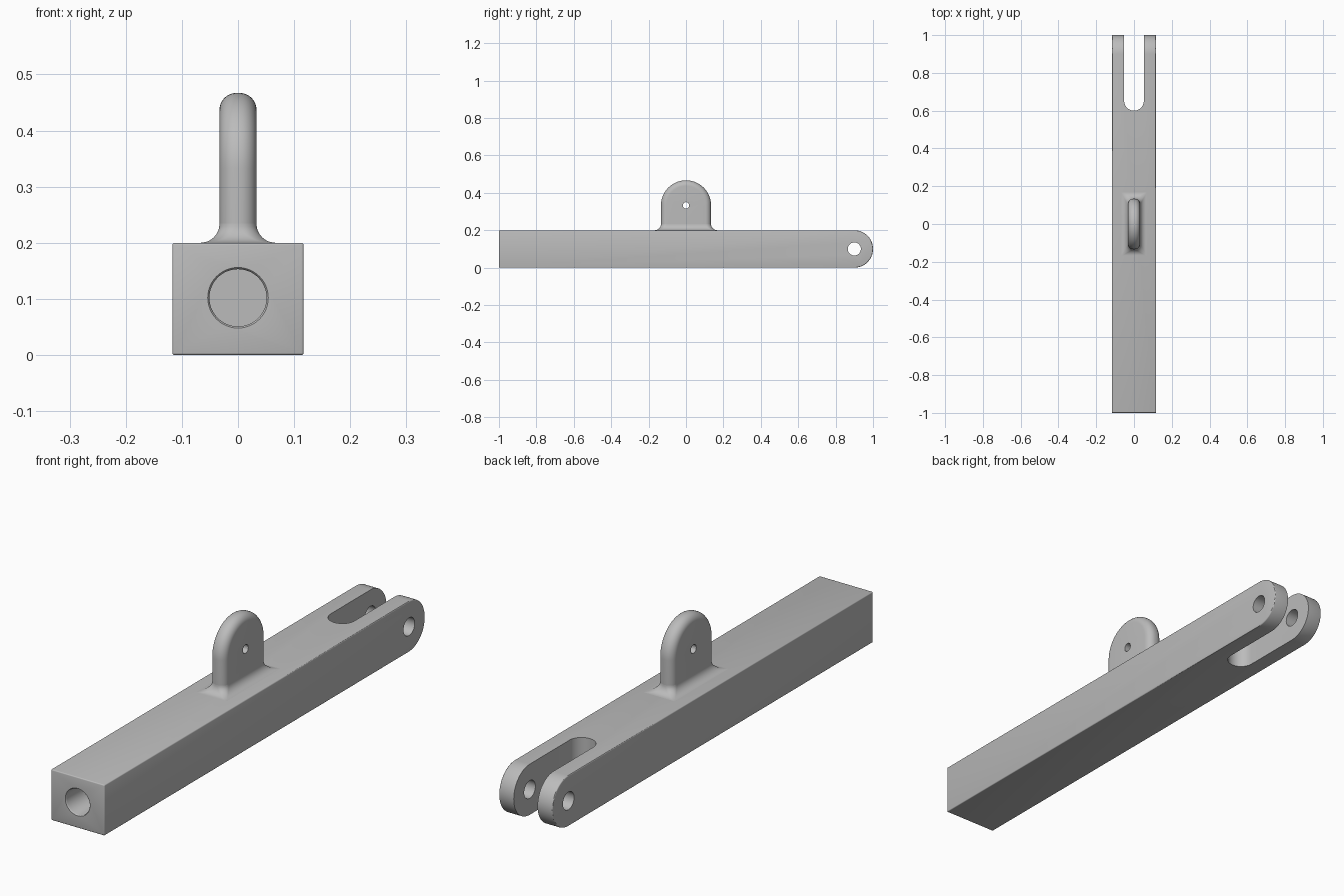
import bpy
import bmesh
from math import sin, cos, pi

if "Cube" in bpy.data.objects:
    bpy.data.objects.remove(bpy.data.objects["Cube"])

STEEL = (0.5, 0.5, 0.5, 1)
steel = bpy.data.materials.new("grey_steel")
steel.use_nodes = True
steel.diffuse_color = STEEL
steel.node_tree.nodes["Principled BSDF"].inputs["Base Color"].default_value = STEEL


def arc(cx, cy, r, start, end, steps=24):
    """Points of an arc from start to end angle."""
    angles = [start + (end - start) * i / steps for i in range(steps + 1)]
    return [(cx + r * cos(a), cy + r * sin(a)) for a in angles]


def loft(name, rings):
    """Closed solid skinned through rings of equal point count."""
    bm = bmesh.new()
    loops = [[bm.verts.new(p) for p in ring] for ring in rings]
    n = len(loops[0])
    for low, high in zip(loops, loops[1:]):
        for i in range(n):
            j = (i + 1) % n
            bm.faces.new((low[i], low[j], high[j], high[i]))
    bm.faces.new(loops[0][::-1])
    bm.faces.new(loops[-1])
    bmesh.ops.recalc_face_normals(bm, faces=bm.faces)
    mesh = bpy.data.meshes.new(name)
    bm.to_mesh(mesh)
    bm.free()
    mesh.materials.append(steel)
    obj = bpy.data.objects.new(name, mesh)
    bpy.context.collection.objects.link(obj)
    return obj


def extrude_x(name, outline, half):
    return loft(name, [[(x, y, z) for y, z in outline] for x in (-half, half)])


def activate(obj):
    bpy.ops.object.select_all(action='DESELECT')
    obj.select_set(True)
    bpy.context.view_layer.objects.active = obj


def cut(obj, cutter):
    mod = obj.modifiers.new("cut", 'BOOLEAN')
    mod.operation = 'DIFFERENCE'
    mod.solver = 'EXACT'
    mod.object = cutter
    activate(obj)
    bpy.ops.object.modifier_apply(modifier=mod.name)
    bpy.data.objects.remove(cutter)


def circle(cy, cz, r):
    return arc(cy, cz, r, 0, 2 * pi, 48)[:-1]


# Bar with a rounded back end and softened edges
bar = extrude_x("bar", [(-1, 0.2), (-1, 0)] + arc(0.9, 0.1, 0.1, -pi / 2, pi / 2, 32), 0.117)
bevel = bar.modifiers.new("soft_edges", 'BEVEL')
bevel.width = 0.004
bevel.segments = 3
bevel.limit_method = 'ANGLE'
activate(bar)
bpy.ops.object.modifier_apply(modifier=bevel.name)

# Fork slot, round at its closed end
R = 0.052
slot = arc(0, 0.6 + R, R, pi, 2 * pi) + [(R, 1.1), (-R, 1.1)]
cut(bar, loft("slot_cutter", [[(x, y, z) for x, y in slot] for z in (-0.1, 0.3)]))

# Cross pin hole through the fork
cut(bar, extrude_x("pin_cutter", circle(0.9, 0.1, 0.035), 0.2))

# Blind bore in the front end with a softened lip
steps = [(-1.01, 0.054), (-1, 0.054), (-0.998, 0.052), (-0.995, 0.051), (-0.6, 0.051)]
cut(bar, loft("bore_cutter", [[(x, y, z) for x, z in circle(0, 0.102, r)] for y, r in steps]))

# Upright lug with fully rounded rim
LUG_Z, LUG_R, HALF, ROUND = 0.333, 0.134, 0.033, 0.03
rings = []
for i in range(17):
    if i == 8:
        sides = (-1, 1)
    else:
        sides = (-1,) if i < 8 else (1,)
    t = pi / 2 * abs(i - 8) / 8
    r = LUG_R - ROUND * (1 - cos(t))
    outline = arc(0, LUG_Z, r, 0, pi, 40) + [(-r, 0.19), (r, 0.19)]
    for side in sides:
        x = side * (HALF - ROUND + ROUND * sin(t))
        rings.append([(x, y, z) for y, z in outline])
lug = loft("lug", rings)
cut(lug, extrude_x("lug_hole_cutter", circle(0, LUG_Z, 0.017), 0.1))

# Concave fillet where the lug meets the bar
FILLET = 0.034


def rounded_rect(hx, hy, r, z):
    points = []
    for k, (sx, sy) in enumerate([(1, 1), (-1, 1), (-1, -1), (1, -1)]):
        points += arc(sx * (hx - r), sy * (hy - r), r, k * pi / 2, (k + 1) * pi / 2, 8)
    return [(x, y, z) for x, y in points]


base = [rounded_rect(HALF + FILLET, LUG_R + FILLET, 0.003, 0.195)]
for i in range(11):
    a = pi / 2 * i / 10
    flare = FILLET * (1 - sin(a))
    radius = 0.003 + (ROUND - 0.003) * sin(a)
    base.append(rounded_rect(HALF + flare, LUG_R + flare, radius, 0.2 + FILLET * (1 - cos(a))))
fillet = loft("lug_fillet", base)

for obj in (bar, lug, fillet):
    activate(obj)
    bpy.ops.object.shade_smooth_by_angle(angle=pi / 6)
